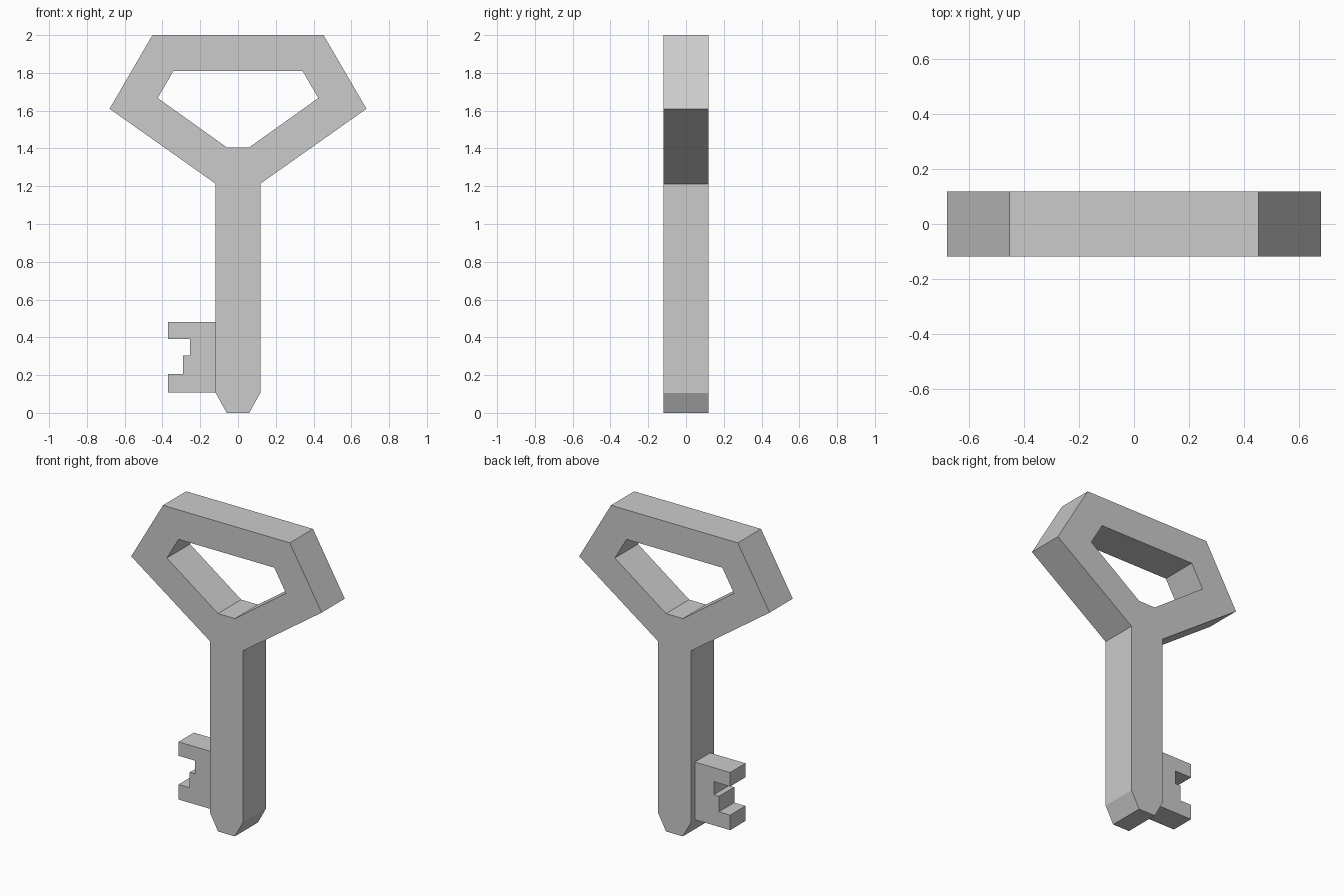
import bpy, bmesh

if "Cube" in bpy.data.objects:
    bpy.data.objects.remove(bpy.data.objects["Cube"])

metal = bpy.data.materials.new("grey_metal")
metal.diffuse_color = (0.6, 0.6, 0.6, 1)
metal.use_nodes = True
metal.node_tree.nodes["Principled BSDF"].inputs["Base Color"].default_value = metal.diffuse_color


def plate(name, points, faces, half_depth):
    """Solid plate from a flat x-z outline, extruded along y and centred."""
    bm = bmesh.new()
    verts = [bm.verts.new((x, -half_depth, z)) for x, z in points]
    flat = [bm.faces.new([verts[i] for i in f]) for f in faces]
    ext = bmesh.ops.extrude_face_region(bm, geom=flat, use_keep_orig=True)
    moved = [g for g in ext["geom"] if isinstance(g, bmesh.types.BMVert)]
    bmesh.ops.translate(bm, vec=(0, 2 * half_depth, 0), verts=moved)
    bmesh.ops.recalc_face_normals(bm, faces=bm.faces)
    # merge the coplanar pieces so the flat sides stay clean
    bmesh.ops.dissolve_limit(bm, angle_limit=0.01, verts=bm.verts, edges=bm.edges)
    mesh = bpy.data.meshes.new(name)
    bm.to_mesh(mesh)
    bm.free()
    mesh.materials.append(metal)
    obj = bpy.data.objects.new(name, mesh)
    bpy.context.collection.objects.link(obj)
    return obj


def mirrored(half):
    """Right half listed top to bottom, closed with its left mirror image."""
    return half + [(-x, z) for x, z in reversed(half)]


# Handle loop, shaft and chamfered tip as one body
outer = mirrored([(0.453, 2.0), (0.68, 1.61), (0.118, 1.213)])
hole = mirrored([(0.342, 1.81), (0.425, 1.667), (0.06, 1.406)])
tip = [(0.118, 0.106), (0.06, 0), (-0.06, 0), (-0.118, 0.106)]
ring = [(i, (i + 1) % 6, 6 + (i + 1) % 6, 6 + i) for i in range(6)]
plate("key_body", outer + hole + tip, ring + [(2, 12, 13, 14, 15, 3)], 0.118)

# Thinner notched bit on the left of the shaft
bit = [(-0.118, 0.48), (-0.37, 0.48), (-0.37, 0.39), (-0.253, 0.39), (-0.253, 0.305),
       (-0.29, 0.305), (-0.29, 0.205), (-0.37, 0.205), (-0.37, 0.108), (-0.118, 0.108)]
plate("key_bit", bit, [range(len(bit))], 0.078)
